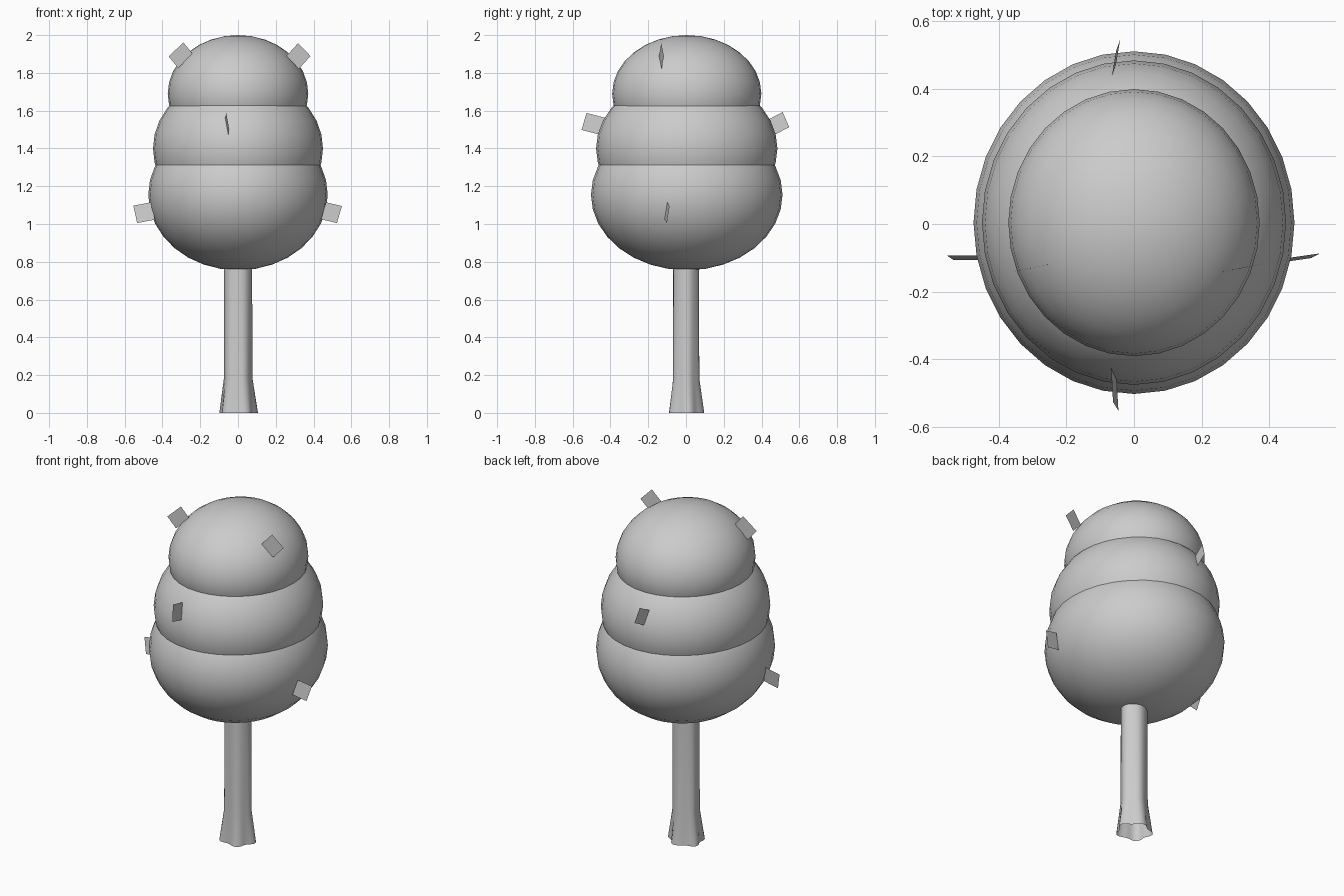
import bpy
import bmesh
import math
from mathutils import Vector

cube = bpy.data.objects.get("Cube")
if cube:
    bpy.data.objects.remove(cube, do_unlink=True)

# One plain grey for the whole tree
GREY = (0.6, 0.6, 0.6, 1)
grey = bpy.data.materials.new("plain_grey")
grey.use_nodes = True
grey.diffuse_color = GREY
grey.node_tree.nodes["Principled BSDF"].inputs["Base Color"].default_value = GREY


def add_object(name, bm, smooth=True):
    mesh = bpy.data.meshes.new(name)
    bm.to_mesh(mesh)
    bm.free()
    mesh.materials.append(grey)
    for face in mesh.polygons:
        face.use_smooth = smooth
    obj = bpy.data.objects.new(name, mesh)
    bpy.context.collection.objects.link(obj)
    return obj


# Foliage: three overlapping squashed balls
def foliage(name, height, size):
    bm = bmesh.new()
    bmesh.ops.create_uvsphere(bm, u_segments=32, v_segments=16, radius=1)
    for v in bm.verts:
        v.co = Vector((v.co.x * size[0], v.co.y * size[1] + 0.004,
                       v.co.z * size[2] + height))
    add_object(name, bm)


foliage("lower_foliage", 1.155, (0.475, 0.507, 0.40))
foliage("middle_foliage", 1.40, (0.45, 0.48, 0.385))
foliage("top_foliage", 1.69, (0.372, 0.395, 0.31))

# Trunk: straight shaft flaring to a lobed foot, open at the bottom
SIDES = 40
bm = bmesh.new()
rings = []
for z, radius, lobe in ((0, 0.092, 0.011), (0.18, 0.073, 0.002), (0.9, 0.071, 0)):
    ring = []
    for i in range(SIDES):
        a = math.tau * i / SIDES
        r = radius + lobe * math.cos(5 * (a - math.radians(225)))
        ring.append(bm.verts.new((1.04 * r * math.cos(a), 0.95 * r * math.sin(a), z)))
    rings.append(ring)
for low, high in zip(rings, rings[1:]):
    for i in range(SIDES):
        j = (i + 1) % SIDES
        bm.faces.new((low[i], low[j], high[j], high[i]))
add_object("trunk", bm)


# Leaves: single flat squares given by a centre and two half-edges
def leaf(name, centre, u, v):
    c, u, v = Vector(centre), Vector(u), Vector(v)
    bm = bmesh.new()
    bm.faces.new([bm.verts.new(p) for p in (c - u - v, c + u - v, c + u + v, c - u + v)])
    add_object(name, bm, smooth=False)


leaf("top_right_leaf", (-0.303, -0.13, 1.893), (0.039, 0.008, 0.037), (-0.025, -0.005, 0.031))
leaf("top_left_leaf", (0.32, -0.13, 1.889), (0.033, 0.007, -0.034), (0.031, 0.006, 0.034))
leaf("low_right_leaf", (-0.497, -0.1, 1.06), (0.047, 0, 0.009), (-0.01, 0.007, 0.046))
leaf("low_left_leaf", (0.495, -0.1, 1.06), (0.042, 0.006, -0.01), (0.013, 0.007, 0.045))
leaf("front_leaf", (-0.057, -0.49, 1.53), (-0.003, 0.05, -0.013), (-0.008, 0.013, 0.045))
leaf("back_leaf", (-0.053, 0.493, 1.534), (0.006, 0.036, 0.019), (-0.006, -0.017, 0.04))
